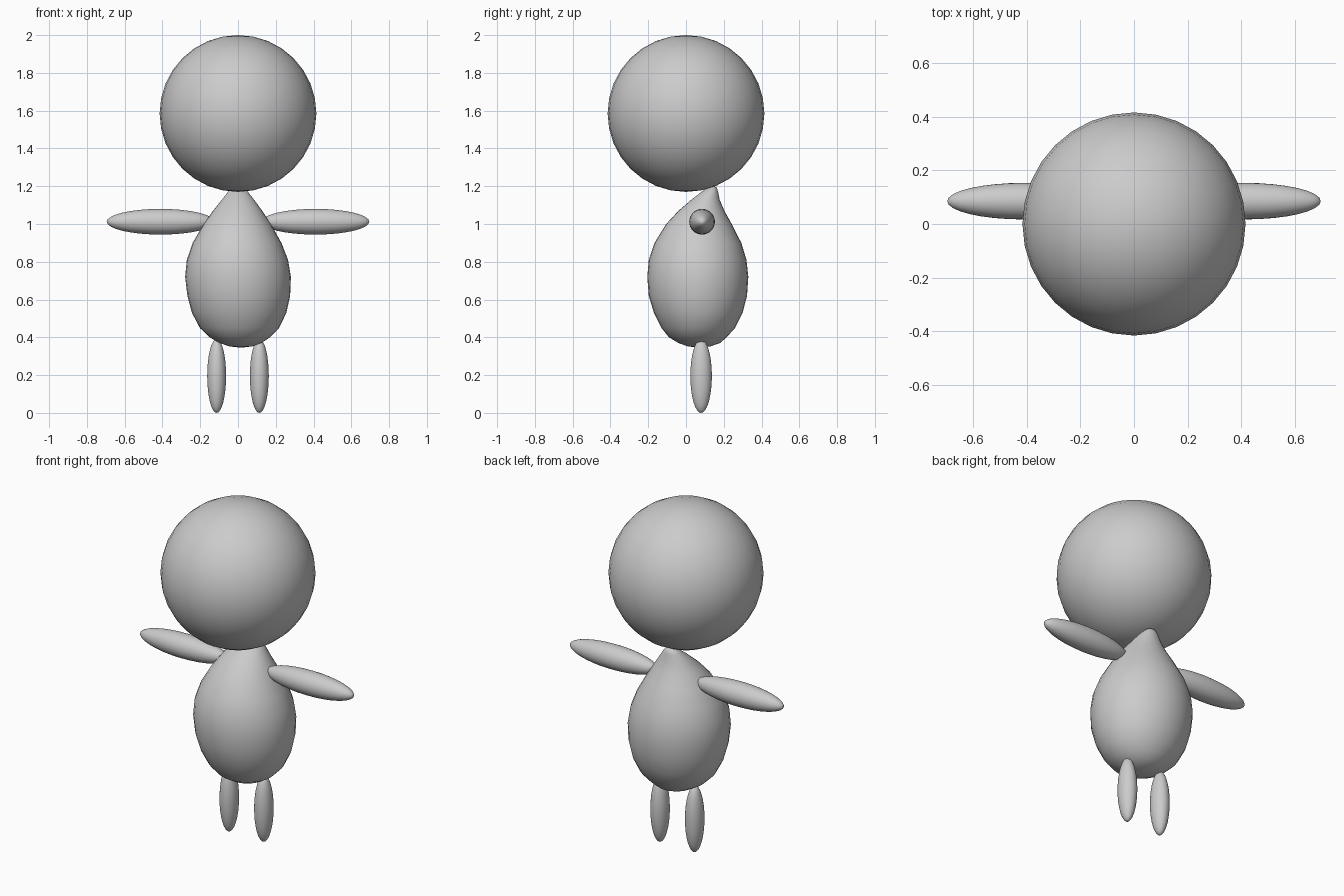
import bpy, bmesh, math

if "Cube" in bpy.data.objects:
    bpy.data.objects.remove(bpy.data.objects["Cube"])

grey = bpy.data.materials.new("plain grey")
grey.diffuse_color = (0.6, 0.6, 0.6, 1)
grey.use_nodes = True
grey.node_tree.nodes["Principled BSDF"].inputs["Base Color"].default_value = grey.diffuse_color


def finish(name, bm):
    mesh = bpy.data.meshes.new(name)
    bmesh.ops.recalc_face_normals(bm, faces=bm.faces)
    for f in bm.faces:
        f.smooth = True
    bm.to_mesh(mesh)
    bm.free()
    mesh.materials.append(grey)
    obj = bpy.data.objects.new(name, mesh)
    bpy.context.collection.objects.link(obj)
    return obj


def ellipsoid(name, loc, radii, along_x=False):
    bm = bmesh.new()
    bmesh.ops.create_uvsphere(bm, u_segments=32, v_segments=16, radius=1)
    for v in bm.verts:
        x, y, z = v.co
        if along_x:
            x, z = z, -x
        v.co = [c + r * p for c, r, p in zip(loc, radii, (x, y, z))]
    return finish(name, bm)


# Head
ellipsoid("head", (0, 0, 1.585), (0.415, 0.415, 0.415))

# Arms and legs
for side, label in ((-1, "left"), (1, "right")):
    ellipsoid(label + "_arm", (side * 0.41, 0.085, 1.012), (0.285, 0.068, 0.068), True)
    ellipsoid(label + "_leg", (side * 0.113, 0.08, 0.196), (0.05, 0.057, 0.196))

# Pear-shaped body: z, x centre, half width, front y, back y
rings = [
    (0.352, 0.015, 0.06, 0.01, 0.13),
    (0.37, 0.013, 0.11, -0.04, 0.18),
    (0.40, 0.01, 0.16, -0.09, 0.215),
    (0.45, 0.008, 0.21, -0.13, 0.26),
    (0.53, 0.006, 0.25, -0.17, 0.30),
    (0.62, 0.004, 0.272, -0.197, 0.323),
    (0.72, 0.0, 0.28, -0.205, 0.33),
    (0.81, -0.003, 0.268, -0.197, 0.32),
    (0.90, -0.005, 0.235, -0.167, 0.293),
    (1.00, -0.004, 0.178, -0.105, 0.242),
    (1.07, -0.002, 0.13, -0.04, 0.203),
    (1.13, 0.0, 0.084, 0.03, 0.178),
    (1.17, 0.0, 0.053, 0.082, 0.17),
    (1.192, 0.0, 0.03, 0.115, 0.163),
]
N = 32
bm = bmesh.new()
loops = []
for z, cx, rx, y0, y1 in rings:
    cy, ry = (y0 + y1) / 2, (y1 - y0) / 2
    loops.append([bm.verts.new((cx + rx * math.cos(2 * math.pi * i / N),
                                cy + ry * math.sin(2 * math.pi * i / N), z))
                  for i in range(N)])
for a, b in zip(loops, loops[1:]):
    for i in range(N):
        j = (i + 1) % N
        bm.faces.new((a[i], a[j], b[j], b[i]))
# Rounded end caps
for loop, tip in ((loops[0], (0.015, 0.07, 0.345)), (loops[-1], (0, 0.142, 1.203))):
    pole = bm.verts.new(tip)
    for i in range(N):
        bm.faces.new((loop[i], loop[(i + 1) % N], pole))
finish("body", bm)
